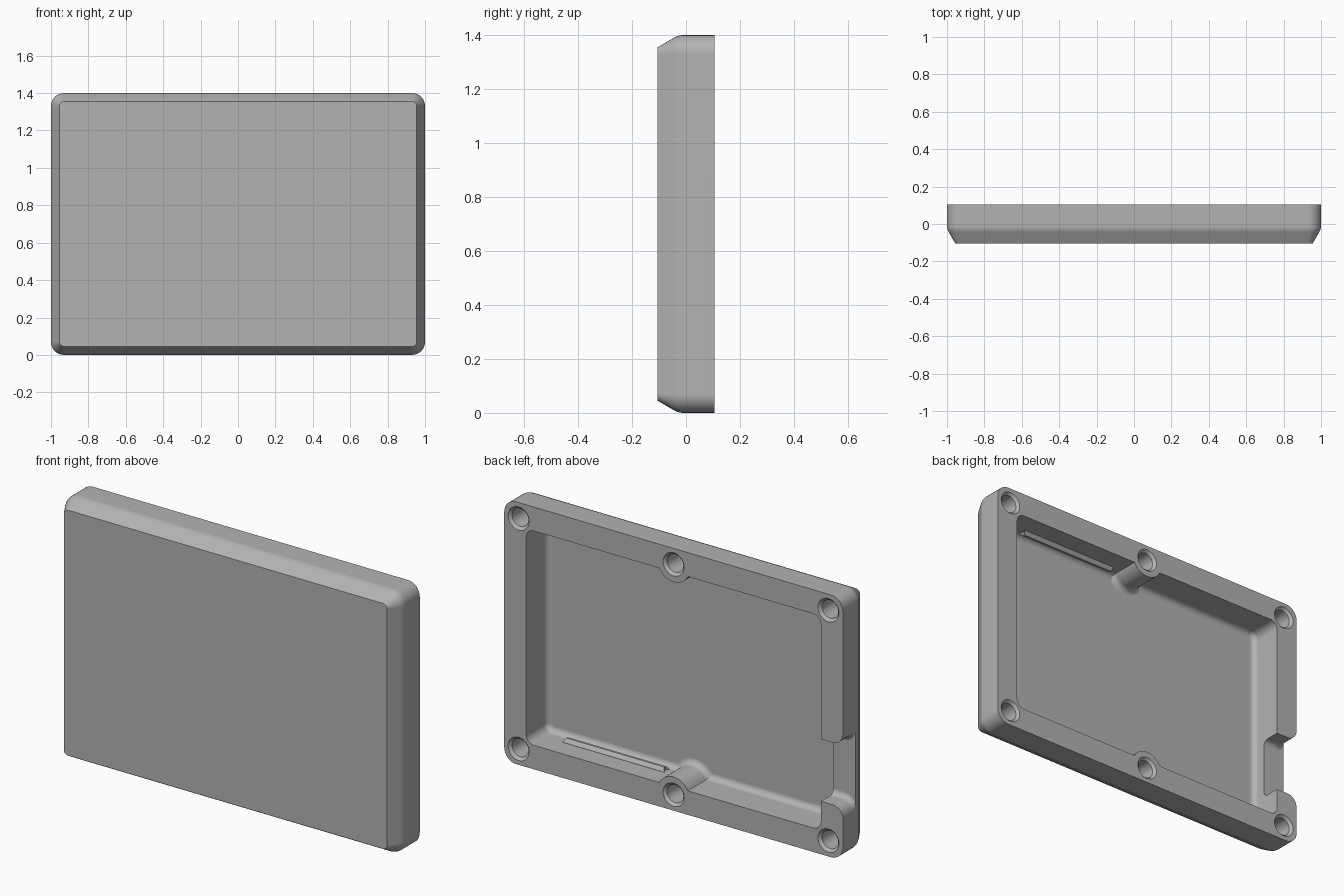
import bpy, bmesh
from math import sin, cos, acos, pi

if "Cube" in bpy.data.objects:
    bpy.data.objects.remove(bpy.data.objects["Cube"], do_unlink=True)

grey = bpy.data.materials.new("plain_grey")
grey.use_nodes = True
colour = (0.45, 0.45, 0.45, 1)
grey.diffuse_color = colour
grey.node_tree.nodes["Principled BSDF"].inputs["Base Color"].default_value = colour

MID = 0.7                  # height of the case centre
BACK, FRONT = 0.105, -0.105
HOLE_X, HOLE_Z = 0.915, 0.615


def arc(cx, cz, r, start, end, steps):
    return [(cx + r * cos(start + (end - start) * i / steps),
             cz + r * sin(start + (end - start) * i / steps)) for i in range(steps + 1)]


def loft(name, rings):
    """Skin a stack of (y, outline) rings and cap both ends."""
    bm = bmesh.new()
    loops = [[bm.verts.new((x, y, z + MID)) for x, z in pts] for y, pts in rings]
    n = len(loops[0])
    for a, b in zip(loops, loops[1:]):
        for i in range(n):
            j = (i + 1) % n
            bm.faces.new((a[i], a[j], b[j], b[i]))
    bm.faces.new(loops[0])
    bm.faces.new(loops[-1])
    bmesh.ops.recalc_face_normals(bm, faces=bm.faces)
    mesh = bpy.data.meshes.new(name)
    bm.to_mesh(mesh)
    bm.free()
    mesh.materials.append(grey)
    obj = bpy.data.objects.new(name, mesh)
    bpy.context.collection.objects.link(obj)
    return obj


def activate(obj):
    bpy.ops.object.select_all(action='DESELECT')
    obj.select_set(True)
    bpy.context.view_layer.objects.active = obj


def carve(target, cutter):
    mod = target.modifiers.new("cut", 'BOOLEAN')
    mod.operation, mod.solver, mod.object = 'DIFFERENCE', 'EXACT', cutter
    activate(target)
    bpy.ops.object.modifier_apply(modifier=mod.name)
    bpy.data.objects.remove(cutter, do_unlink=True)


def case_outline(d):
    """Rounded rectangle, shrunk by d."""
    hx, hz, r = 1 - d, MID - d, 0.07 - d
    pts = []
    for k, (sx, sz) in enumerate(((1, 1), (-1, 1), (-1, -1), (1, -1))):
        pts += arc(sx * (hx - r), sz * (hz - r), r, k * pi / 2, (k + 1) * pi / 2, 8)
    return pts


def cavity_outline(d):
    """Rounded opening with a round screw boss bulging in at top and bottom."""
    hx, hz, r, boss = 0.87 - d, 0.572 - d, 0.045 - d, 0.095 + d
    a = acos((HOLE_Z - hz) / boss)
    half = arc(hx - r, hz - r, r, 0, pi / 2, 6)
    half += arc(0, HOLE_Z, boss, -pi / 2 + a, -pi / 2 - a, 16)
    half += arc(r - hx, hz - r, r, pi / 2, pi, 6)
    return half + [(-x, -z) for x, z in half]


def notch_outline(d):
    """Side opening that flares at the outer face."""
    w, r, cz = 0.166 - d, 0.06, -0.251
    top = [(-0.8, w)] + arc(r - 1, w + r, r, -pi / 2, -pi, 8) + [(-1.1, w + r)]
    return [(x, cz + z) for x, z in top] + [(x, cz - z) for x, z in reversed(top)]


# Case shell with a softened front chamfer
shell = loft("case_shell", [(y, case_outline(d)) for y, d in (
    (BACK, 0), (-0.015, 0), (-0.03, 0.003), (-0.045, 0.01), (FRONT, 0.045))])

# Hollow interior with a filleted floor
F = 0.032
fillet = [(-0.075 + F * (1 - sin(t * pi / 10)), F * (1 - cos(t * pi / 10))) for t in range(6)]
carve(shell, loft("cavity_cutter", [(0.2, cavity_outline(0))]
                  + [(y, cavity_outline(d)) for y, d in fillet]))

# Side notch with rounded inner corners
N = 0.03
steps = [(N * (1 - sin(t * pi / 10)), N * (1 - cos(t * pi / 10))) for t in range(6)]
carve(shell, loft("notch_cutter", [(0.2, notch_outline(0))]
                  + [(y, notch_outline(d)) for y, d in steps]))

# Countersunk screw holes
for x in (-HOLE_X, 0, HOLE_X):
    for z in (-HOLE_Z, HOLE_Z):
        carve(shell, loft("hole_cutter", [
            (y, arc(x, z, r, 0, 2 * pi * 31 / 32, 31)) for y, r in (
                (BACK + 0.01, 0.072), (BACK - 0.014, 0.048), (-0.03, 0.048))]))

# Clip ribs along the upper and lower inner walls
ribs = []
for side, name in ((1, "upper_clip_rib"), (-1, "lower_clip_rib")):
    def strip(tip, trim):
        x0, x1 = 0.13 + trim, 0.73 - trim
        return [(x0, side * 0.59), (x1, side * 0.59), (x1, side * tip), (x0, side * tip)]
    ribs.append(loft(name, [(-0.045, strip(0.571, 0)), (-0.03, strip(0.552, 0.012)),
                            (-0.018, strip(0.552, 0.012)), (-0.003, strip(0.571, 0))]))

# Smooth shading with crisp edges
for obj in [shell] + ribs:
    activate(obj)
    bpy.ops.object.shade_smooth_by_angle(angle=pi / 6)
weighted = shell.modifiers.new("even_normals", 'WEIGHTED_NORMAL')
weighted.keep_sharp = True
